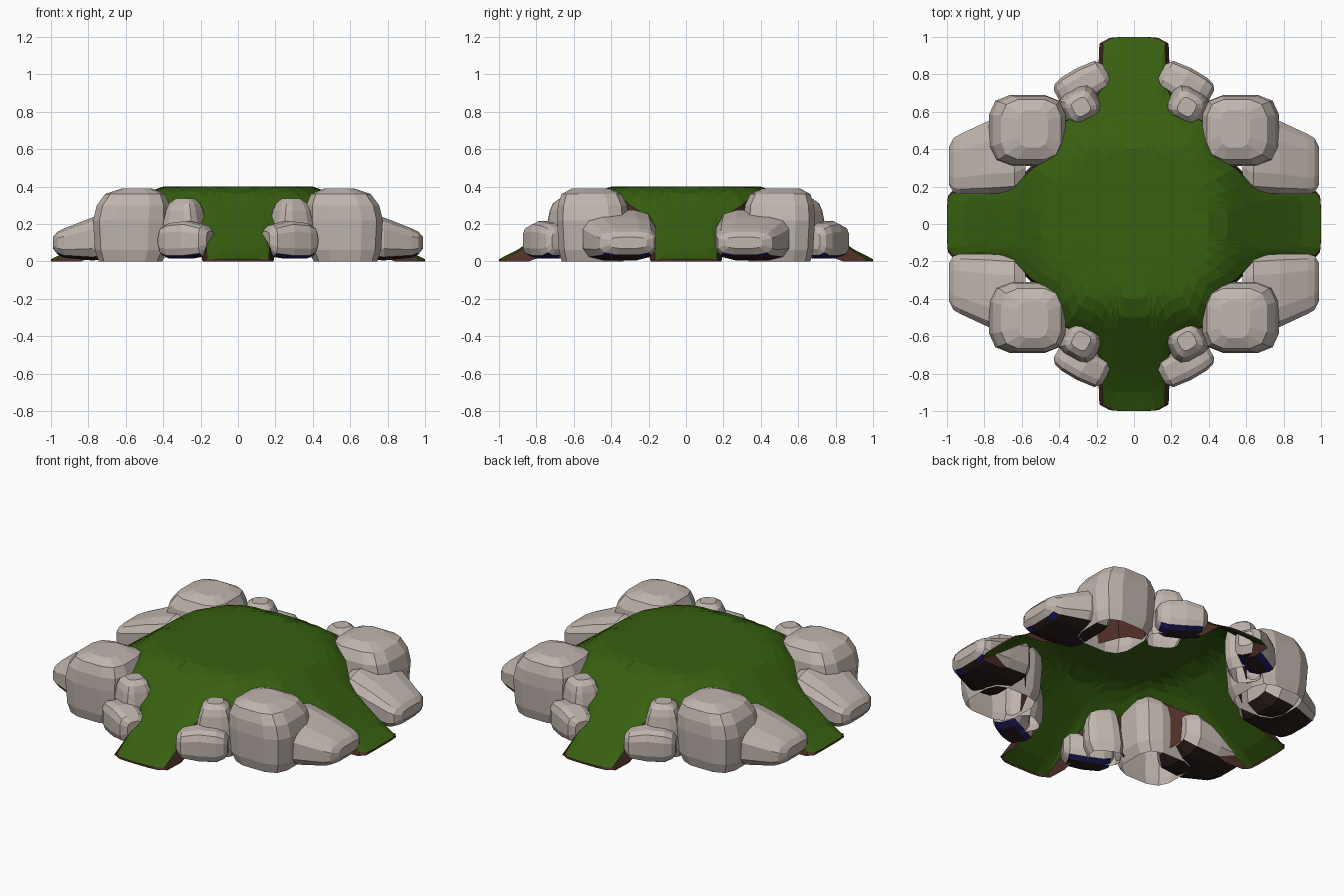
import bpy, bmesh, math
from mathutils import Matrix, Vector

if "Cube" in bpy.data.objects:
    bpy.data.objects.remove(bpy.data.objects["Cube"])


def material(name, rgb):
    m = bpy.data.materials.new(name)
    m.diffuse_color = (*rgb, 1)
    m.use_nodes = True
    m.node_tree.nodes["Principled BSDF"].inputs["Base Color"].default_value = m.diffuse_color
    return m


GRASS = material("grass green", (0.038, 0.115, 0.005))
DIRT = material("dirt brown", (0.075, 0.028, 0.02))
STONE = material("stone grey", (0.53, 0.465, 0.425))
SHADE = material("dark earth", (0.024, 0.013, 0.011))
NAVY = material("deep navy", (0.015, 0.012, 0.12))


def finish(name, bm, mats):
    """Make an object of one quadrant and mirror it to all four."""
    me = bpy.data.meshes.new(name)
    bm.to_mesh(me)
    bm.free()
    for m in mats:
        me.materials.append(m)
    ob = bpy.data.objects.new(name, me)
    bpy.context.collection.objects.link(ob)
    mod = ob.modifiers.new("mirror", 'MIRROR')
    mod.use_axis = (True, True, False)
    mod.merge_threshold = 0.0005
    return ob


def rock(name, sections, frame=Matrix(), cut=0.55, hollow=False):
    """Loft rounded rectangles: (height, centre a, centre b, half a, half b)."""
    bm = bmesh.new()
    k, d = 1 - cut, 1 - cut * 0.3
    corner = [(1, k), (d, d), (k, 1)]
    shape = []
    for q in range(4):
        for x, y in corner:
            for _ in range(q):
                x, y = -y, x
            shape.append((x, y))
    rings = []
    for h, ca, cb, ha, hb in sections:
        rings.append([bm.verts.new(frame @ Vector((ca + ha * a, cb + hb * b, h)))
                      for a, b in shape])
    n = len(shape)
    for lo, hi in zip(rings, rings[1:]):
        for i in range(n):
            j = (i + 1) % n
            bm.faces.new((lo[i], lo[j], hi[j], hi[i]))
    base = bm.faces.new(rings[0][::-1])
    bm.faces.new(rings[-1])
    bmesh.ops.recalc_face_normals(bm, faces=bm.faces)
    if hollow:
        # open underside
        bmesh.ops.delete(bm, geom=[base], context='FACES_ONLY')
    else:
        # earth colour on the undersides, with small navy patches
        for f in bm.faces:
            f.normal_update()
            if f.normal.z < -0.65:
                f.material_index = 2 if f.calc_area() < 0.005 else 1
    return finish(name, bm, [STONE, SHADE, NAVY])


# Grass hill: plateau with four ramps, plus a dirt skirt at the edge
outline = [(1, 0), (1, 0.065), (0.995, 0.13), (0.965, 0.165), (0.84, 0.17),
           (0.72, 0.178), (0.62, 0.22), (0.54, 0.30), (0.43, 0.36),
           (0.40, 0.45), (0.365, 0.55), (0.27, 0.59), (0.215, 0.64),
           (0.178, 0.72), (0.17, 0.84), (0.165, 0.965), (0.11, 0.995),
           (0.055, 1), (0, 1)]
slope = [(0, 0.4), (0.4, 0.4), (0.49, 0.37), (0.58, 0.3),
         (0.85, 0.1), (1, 0.012), (2, 0.012)]


def height(x, y):
    r = (x ** 4 + y ** 4) ** 0.25
    for (r0, z0), (r1, z1) in zip(slope, slope[1:]):
        if r <= r1:
            return z0 + (z1 - z0) * (r - r0) / (r1 - r0)


bm = bmesh.new()
rings = []
for f in (0.2, 0.4, 0.5, 0.6, 0.7, 0.8, 0.9, 1):
    rings.append([bm.verts.new((x * f, y * f,
                  max(0.012, height(x * f, y * f) - 0.02 * f ** 8)))
                  for x, y in outline])
skirt = []
for v, (x, y) in zip(rings[-1], outline):
    if x < y:
        x += 0.02 if x > 0 else 0
    else:
        y += 0.02 if y > 0 else 0
    drop = 0.26 if abs(x - y) < 0.25 else 0.13
    skirt.append(bm.verts.new((x, y, max(0, v.co.z - drop))))
rings.append(skirt)
centre = bm.verts.new((0, 0, 0.4))
for i in range(len(outline) - 1):
    bm.faces.new((centre, rings[0][i], rings[0][i + 1]))
    for a, b in zip(rings, rings[1:]):
        face = bm.faces.new((a[i], b[i], b[i + 1], a[i + 1]))
        face.material_index = 1 if b is skirt else 0
hill = finish("grass_hill", bm, [GRASS, DIRT])

# Large upright corner boulders
rock("large_boulder", [
    (0.0, 0.575, 0.50, 0.17, 0.165), (0.06, 0.57, 0.50, 0.195, 0.18),
    (0.22, 0.57, 0.50, 0.205, 0.19), (0.30, 0.56, 0.50, 0.195, 0.185),
    (0.36, 0.55, 0.505, 0.16, 0.16), (0.39, 0.54, 0.51, 0.08, 0.10)], hollow=True)

# Medium boulders lying along x, sloping down outwards (section = y, z)
along_x = Matrix(((0, 0, 1, 0), (1, 0, 0, 0), (0, 1, 0, 0), (0, 0, 0, 1)))
rock("medium_boulder", [
    (0.58, 0.36, 0.16, 0.13, 0.09), (0.64, 0.36, 0.145, 0.19, 0.13),
    (0.78, 0.355, 0.12, 0.195, 0.115), (0.93, 0.32, 0.098, 0.16, 0.078),
    (0.965, 0.315, 0.098, 0.145, 0.06), (0.99, 0.31, 0.1, 0.10, 0.03)], along_x)

# Low small rocks, lying at an angle beside the y ramps
low = Matrix.Translation((0.28, 0.745, 0)) @ Matrix.Rotation(math.radians(-28), 4, 'Z') @ along_x
rock("low_rock", [
    (-0.15, 0, 0.115, 0.045, 0.045), (-0.12, 0, 0.11, 0.08, 0.08),
    (-0.02, 0, 0.115, 0.09, 0.10), (0.08, 0, 0.11, 0.085, 0.095),
    (0.125, 0, 0.11, 0.07, 0.075), (0.145, 0, 0.11, 0.045, 0.045)], low)

# Upright small rocks behind the low ones
tall = Matrix.Translation((0.285, 0.63, 0)) @ Matrix.Rotation(math.radians(-30), 4, 'Z')
rock("upright_rock", [
    (0.02, 0.02, 0, 0.09, 0.08), (0.08, 0.01, 0, 0.11, 0.095),
    (0.2, 0, 0, 0.105, 0.095), (0.27, 0, 0, 0.09, 0.085),
    (0.31, 0, 0, 0.075, 0.07), (0.335, 0, -0.005, 0.045, 0.045)], tall, hollow=True)
